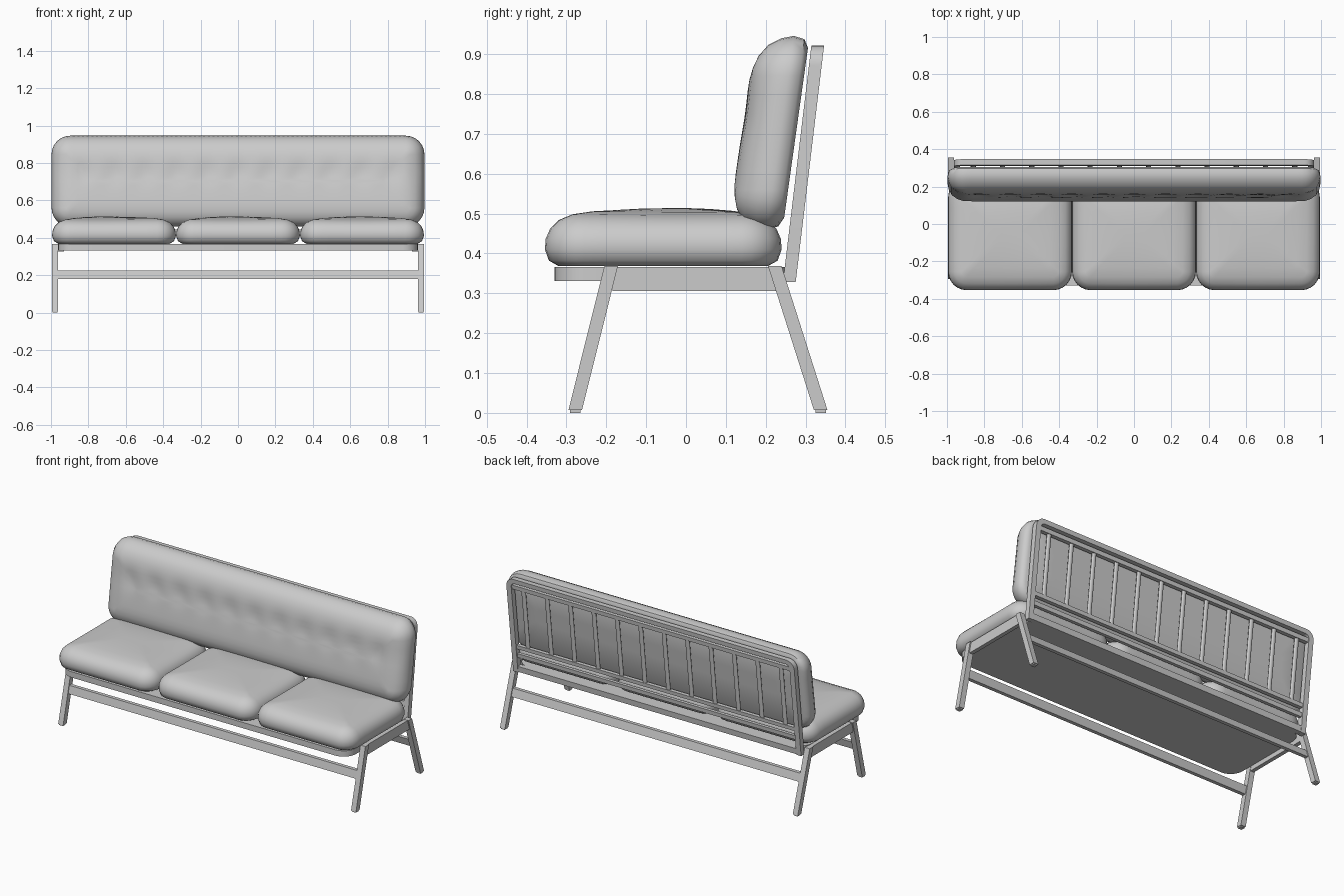
import bpy, bmesh, math

old = bpy.data.objects.get("Cube")
if old:
    bpy.data.objects.remove(old, do_unlink=True)

grey = bpy.data.materials.new("plain grey")
grey.use_nodes = True
COLOUR = (0.6, 0.6, 0.6, 1)
grey.diffuse_color = COLOUR
next(n for n in grey.node_tree.nodes if n.type == "BSDF_PRINCIPLED").inputs["Base Color"].default_value = COLOUR


def finish(name, bm, smooth=None):
    """Turn a bmesh into a named object."""
    bmesh.ops.recalc_face_normals(bm, faces=bm.faces)
    mesh = bpy.data.meshes.new(name)
    bm.to_mesh(mesh)
    bm.free()
    mesh.materials.append(grey)
    obj = bpy.data.objects.new(name, mesh)
    bpy.context.collection.objects.link(obj)
    if smooth:
        bpy.ops.object.select_all(action="DESELECT")
        obj.select_set(True)
        bpy.context.view_layer.objects.active = obj
        bpy.ops.object.shade_smooth_by_angle(angle=math.radians(smooth))
    return obj


def loft(name, rings, smooth=None):
    """Skin closed rings of equal length and cap both ends."""
    bm = bmesh.new()
    loops = [[bm.verts.new(p) for p in ring] for ring in rings]
    count = len(loops[0])
    for low, high in zip(loops, loops[1:]):
        for i in range(count):
            j = (i + 1) % count
            bm.faces.new((low[i], low[j], high[j], high[i]))
    bm.faces.new(loops[0])
    bm.faces.new(loops[-1])
    return finish(name, bm, smooth)


def side_prism(name, profile, x0, x1):
    """Extrude a (y, z) profile along x."""
    return loft(name, [[(x, y, z) for y, z in profile] for x in (x0, x1)])


def rounded_rect(a, b, r, nx=1, ny=1, seg=6):
    """Rounded rectangle with half sizes a, b and subdivided straight sides."""
    pts = []
    centres = [(a - r, b - r), (r - a, b - r), (r - a, r - b), (a - r, r - b)]
    for k, (cx, cy) in enumerate(centres):
        for s in range(seg + 1):
            t = (k + s / seg) * math.pi / 2
            pts.append((cx + r * math.cos(t), cy + r * math.sin(t)))
        nxt = centres[(k + 1) % 4]
        t = (k + 1) * math.pi / 2
        n = (nx, ny)[k % 2]
        for s in range(1, n):
            f = s / n
            pts.append((cx + (nxt[0] - cx) * f + r * math.cos(t),
                        cy + (nxt[1] - cy) * f + r * math.sin(t)))
    return pts


def cushion(name, a, b, r, profile, place, nx, ny):
    """Stack inset rounded rectangles following an (inset, height) profile."""
    rings = []
    for inset, height in profile:
        rad = min(max(r - inset, 0.02), (b - inset) * 0.9)
        outline = rounded_rect(a - inset, b - inset, rad, nx, ny)
        rings.append([place(u, v, height) for u, v in outline])
    return loft(name, rings, 50)


# Seat cushions
SEAT = [(0.25, 0.368), (0.035, 0.368), (0.01, 0.382), (0, 0.41), (0.002, 0.437),
        (0.013, 0.462), (0.035, 0.483), (0.07, 0.497), (0.12, 0.505),
        (0.18, 0.509), (0.24, 0.511), (0.28, 0.511)]


def seat_place(cx):
    def place(u, v, z):
        soft = max(0, z - 0.46) / 0.05
        ripple = 0.003 * soft * math.sin(9 * (u + cx) + 2) * math.sin(8 * v + 1)
        return (cx + u, v - 0.057, z + ripple)
    return place


for label, cx in (("right", -0.663), ("middle", 0), ("left", 0.663)):
    cushion(f"seat_cushion_{label}", 0.331, 0.297, 0.1, SEAT, seat_place(cx), 8, 8)

# Back cushion with a row of soft tufts
BACK = [(0.2, 0), (0.03, 0), (0.008, 0.012), (0, 0.04), (0.006, 0.07), (0.022, 0.1),
        (0.05, 0.121), (0.08, 0.131), (0.11, 0.136), (0.14, 0.137), (0.17, 0.137),
        (0.2, 0.137), (0.22, 0.137), (0.235, 0.137)]


def back_place(u, v, w):
    z = 0.703 + v
    if w > 0.1:
        dip = math.exp(-((z - 0.75) / 0.06) ** 2)
        w -= 0.011 * dip * (0.6 + 0.4 * math.cos(2 * math.pi * u / 0.165))
    return (u, 0.245 + 0.14 * (z - 0.48) - w, z)


cushion("back_cushion", 0.997, 0.243, 0.1, BACK, back_place, 72, 6)

# Seat panel
panel = rounded_rect(0.962, 0.29, 0.08)
loft("seat_panel", [[(x, y - 0.04, z) for x, y in panel] for z in (0.331, 0.366)], 40)


def lean(z):
    """Centre line of the tilted back frame."""
    return 0.2585 + 0.12 * (z - 0.33)


def arch(half, top, r):
    """Inverted U outline with rounded upper corners."""
    pts = [(half, 0.328)]
    for sx, start in ((1, 0), (-1, 90)):
        for s in range(7):
            t = math.radians(start + s * 15)
            pts.append((sx * (half - r) + r * math.cos(t), top - r + r * math.sin(t)))
    return pts + [(-half, 0.328)]


# Back frame
bm = bmesh.new()
strip = []
for outline in (arch(0.962, 0.922, 0.05), arch(0.93, 0.895, 0.025)):
    strip.append([bm.verts.new((x, lean(z) - 0.015, z)) for x, z in outline])
for i in range(len(strip[0]) - 1):
    bm.faces.new((strip[0][i], strip[0][i + 1], strip[1][i + 1], strip[1][i]))
ext = bmesh.ops.extrude_face_region(bm, geom=bm.faces[:])
for v in ext["geom"]:
    if isinstance(v, bmesh.types.BMVert):
        v.co.y += 0.032
finish("back_frame", bm, 35)


def cross_rail(name, half, z0, z1, depth):
    """Horizontal rail following the tilt of the back."""
    profile = [(lean(z) + s * depth / 2, z)
               for z, s in ((z0, -1), (z0, 1), (z1, 1), (z1, -1))]
    return side_prism(name, profile, -half, half)


# Horizontal rails of the back
cross_rail("seat_back_rail", 0.962, 0.331, 0.366, 0.03)
cross_rail("back_lower_rail", 0.935, 0.42, 0.445, 0.02)
cross_rail("back_slat_rail", 0.935, 0.475, 0.498, 0.024)
cross_rail("back_upper_rail", 0.935, 0.855, 0.88, 0.024)

# Vertical round slats
SLATS = 12
for i in range(SLATS):
    cx = -0.86 + 1.72 * i / (SLATS - 1)
    rings = []
    for z in (0.485, 0.868):
        rings.append([(cx + 0.014 * math.cos(k * math.pi / 6),
                       lean(z) + 0.009 * math.sin(k * math.pi / 6), z) for k in range(12)])
    loft(f"back_slat_{i + 1}", rings, 40)

# Splayed legs, feet and side rails
for side, sx in (("left", 1), ("right", -1)):
    x0, x1 = sx * 0.962, sx * 0.995
    for end, foot, top in (("front", -0.278, -0.188), ("rear", 0.338, 0.223)):
        half = 0.017
        side_prism(f"{end}_leg_{side}",
                   [(foot - half, 0.007), (foot + half, 0.007),
                    (top + half, 0.368), (top - half, 0.368)], x0, x1)
        side_prism(f"{end}_foot_{side}",
                   [(foot - 0.013, 0), (foot + 0.013, 0), (foot + 0.013, 0.007),
                    (foot - 0.013, 0.007)], sx * 0.966, sx * 0.991)
    side_prism(f"side_rail_{side}",
               [(-0.185, 0.306), (0.235, 0.306), (0.22, 0.366), (-0.185, 0.366)],
               sx * 0.964, sx * 0.988)

# Long stretchers between the legs
for name, y, tilt in (("front_stretcher", -0.23, 0.011), ("rear_stretcher", 0.276, -0.014)):
    side_prism(name, [(y - 0.011 - tilt / 2, 0.18), (y + 0.011 - tilt / 2, 0.18),
                      (y + 0.011 + tilt / 2, 0.226), (y - 0.011 + tilt / 2, 0.226)],
               -0.97, 0.97)
